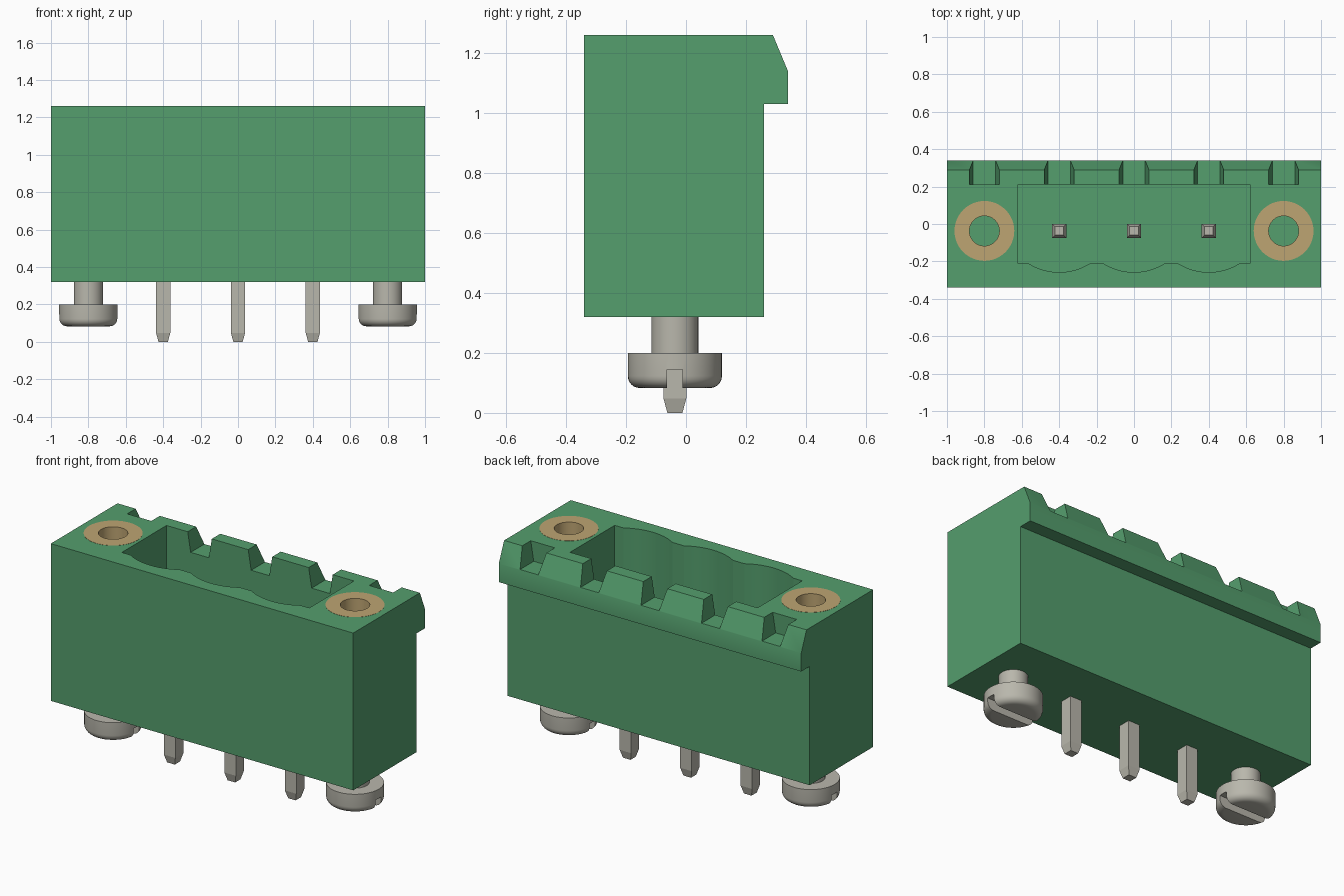
import bpy, bmesh, math
from mathutils import Vector

if "Cube" in bpy.data.objects:
    bpy.data.objects.remove(bpy.data.objects["Cube"])


def material(name, rgb, metallic=0.0):
    m = bpy.data.materials.new(name)
    m.use_nodes = True
    m.diffuse_color = (*rgb, 1)
    m.node_tree.nodes["Principled BSDF"].inputs["Base Color"].default_value = (*rgb, 1)
    return m


GREEN = material("green plastic", (0.089, 0.342, 0.153))
BRASS = material("brass", (0.515, 0.376, 0.171))
STEEL = material("tinned metal", (0.485, 0.474, 0.413))


def finish(bm, name, mat):
    bmesh.ops.remove_doubles(bm, verts=bm.verts, dist=1e-5)
    bmesh.ops.recalc_face_normals(bm, faces=bm.faces)
    me = bpy.data.meshes.new(name)
    bm.to_mesh(me)
    bm.free()
    me.materials.append(mat)
    ob = bpy.data.objects.new(name, me)
    bpy.context.collection.objects.link(ob)
    return ob


def prism(name, points, offset, mat=GREEN):
    """Extrude a closed outline of 3D points along an offset."""
    bm = bmesh.new()
    face = bm.faces.new([bm.verts.new(p) for p in points])
    ext = bmesh.ops.extrude_face_region(bm, geom=[face], use_keep_orig=True)
    moved = [g for g in ext["geom"] if isinstance(g, bmesh.types.BMVert)]
    bmesh.ops.translate(bm, vec=Vector(offset), verts=moved)
    return finish(bm, name, mat)


def lathe(name, profile, x, y, mat, sides=48, turn=0.0):
    """Revolve (radius, z) points about a vertical axis."""
    bm = bmesh.new()
    rings = []
    for r, z in profile:
        rings.append([bm.verts.new((x + r * math.cos(turn + math.tau * i / sides),
                                    y + r * math.sin(turn + math.tau * i / sides), z))
                      for i in range(sides)])
    for a, b in zip(rings, rings[1:]):
        for i in range(sides):
            j = (i + 1) % sides
            bm.faces.new((a[i], a[j], b[j], b[i]))
    return finish(bm, name, mat)


def select_only(ob):
    bpy.ops.object.select_all(action='DESELECT')
    ob.select_set(True)
    bpy.context.view_layer.objects.active = ob


def cut(ob, cutters):
    """Subtract the cutters for good, then remove them."""
    select_only(ob)
    for c in cutters:
        mod = ob.modifiers.new("cut", 'BOOLEAN')
        mod.operation = 'DIFFERENCE'
        mod.solver = 'EXACT'
        mod.object = c
        bpy.ops.object.modifier_apply(modifier=mod.name)
        bpy.data.objects.remove(c)


def smooth(ob, degrees=25):
    select_only(ob)
    bpy.ops.object.shade_smooth_by_angle(angle=math.radians(degrees))


AXIS_Y = -0.037
PITCH = 0.4
TOP, BASE, FLOOR = 1.26, 0.32, 0.58

# Housing: side profile with the latching lip along the back
side = [(-0.34, BASE), (0.26, BASE), (0.26, 1.03), (0.34, 1.03),
        (0.34, 1.14), (0.29, TOP), (-0.34, TOP)]
housing = prism("housing", [(-1, y, z) for y, z in side], (2, 0, 0))

# Plug cavity with a shallow scallop in front of each pin
outline = [(0.62, 0.21), (-0.62, 0.21), (-0.62, -0.212)]
half, sag = 0.162, 0.046
radius = (half ** 2 + sag ** 2) / (2 * sag)
spread = math.asin(half / radius)
for k in (-1, 0, 1):
    for i in range(13):
        a = spread * (i / 6 - 1)
        outline.append((k * PITCH + radius * math.sin(a),
                        -0.212 - sag + radius * (1 - math.cos(a))))
outline.append((0.62, -0.212))
cutters = [prism("cavity_cutter", [(x, y, FLOOR) for x, y in outline], (0, 0, 1))]

# Coding notches across the lip, slightly wider at the top
for k in range(-2, 3):
    x, y0 = k * PITCH, (0.21 if abs(k) == 2 else 0.15)
    notch = [(x - 0.06, y0, 1.142), (x + 0.06, y0, 1.142),
             (x + 0.10, y0, 1.382), (x - 0.10, y0, 1.382)]
    cutters.append(prism("notch_cutter", notch, (0, 0.3, 0)))

# Pockets for the threaded inserts
for s in (-1, 1):
    cutters.append(lathe("pocket_cutter", [(0, 0.8), (0.155, 0.8), (0.155, 1.4), (0, 1.4)],
                         0.8 * s, AXIS_Y, GREEN))
cut(housing, cutters)
smooth(housing)

# Threaded inserts and slotted screws at both ends
for s, label in ((1, "left"), (-1, "right")):
    x = 0.8 * s
    insert = lathe("insert_" + label,
                   [(0.08, 0.79), (0.16, 0.79), (0.16, TOP + 0.001),
                    (0.08, TOP + 0.001), (0.08, 0.79)], x, AXIS_Y, BRASS)
    smooth(insert)

    fillet = [(0.117 + 0.04 * math.sin(a), 0.123 - 0.04 * math.cos(a))
              for a in (math.pi / 2 * i / 6 for i in range(7))]
    screw = lathe("screw_" + label,
                  [(0, 0.083)] + fillet +
                  [(0.157, 0.2), (0.078, 0.2), (0.078, 0.36), (0, 0.36)],
                  x, AXIS_Y, STEEL)
    y0, y1 = AXIS_Y - 0.026, AXIS_Y + 0.026
    slot = prism("slot_cutter", [(x - 0.3, y0, 0), (x - 0.3, y1, 0),
                                 (x - 0.3, y1, 0.145), (x - 0.3, y0, 0.145)],
                 (0.6, 0, 0), STEEL)
    cut(screw, [slot])
    smooth(screw)

# Square contact pins with tapered ends
R2 = math.sqrt(2)
for k, label in ((1, "left"), (0, "middle"), (-1, "right")):
    levels = [(0, 0), (0.025, 0), (0.038, 0.048), (0.038, 0.93), (0.023, 0.98), (0, 0.98)]
    lathe("pin_" + label, [(h * R2, z) for h, z in levels],
          k * PITCH, AXIS_Y, STEEL, sides=4, turn=math.pi / 4)
